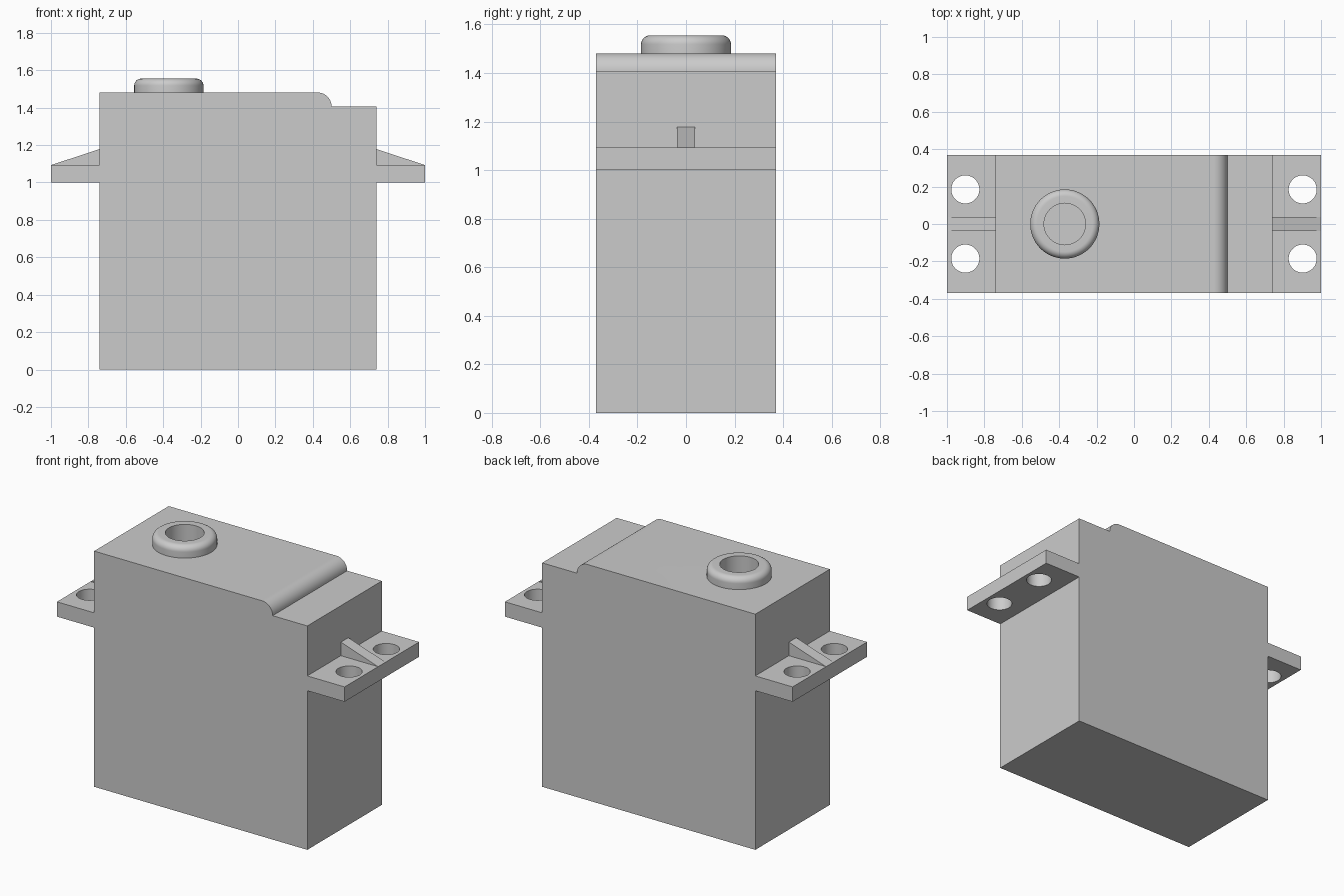
import bpy, bmesh, math
from mathutils import Vector

if "Cube" in bpy.data.objects:
    bpy.data.objects.remove(bpy.data.objects["Cube"])

grey = bpy.data.materials.new("light grey plastic")
grey.diffuse_color = (0.6, 0.6, 0.6, 1)
grey.use_nodes = True
grey.node_tree.nodes["Principled BSDF"].inputs["Base Color"].default_value = grey.diffuse_color

W, D = 0.741, 0.37            # half width and half depth of the case
TOP, STEP = 1.481, 1.407      # upper and lower lid heights
FL0, FL1 = 1.0, 1.093         # mounting flange bottom and top
SHAFT_X = -0.37


def finish(name, bm):
    bmesh.ops.recalc_face_normals(bm, faces=bm.faces)
    me = bpy.data.meshes.new(name)
    bm.to_mesh(me)
    bm.free()
    ob = bpy.data.objects.new(name, me)
    bpy.context.collection.objects.link(ob)
    me.materials.append(grey)
    return ob


def extrude_profile(name, pts, half):
    """Closed x-z profile extruded from -half to half along y."""
    bm = bmesh.new()
    face = bm.faces.new([bm.verts.new((x, -half, z)) for x, z in pts])
    new = bmesh.ops.extrude_face_region(bm, geom=[face])["geom"]
    bmesh.ops.translate(bm, vec=(0, 2 * half, 0),
                        verts=[v for v in new if isinstance(v, bmesh.types.BMVert)])
    return finish(name, bm)


def lathe(name, pts, x, y, steps=64):
    """Closed r-z profile spun around a vertical axis at (x, y)."""
    bm = bmesh.new()
    vs = [bm.verts.new((x + r, y, z)) for r, z in pts]
    es = [bm.edges.new((vs[i], vs[(i + 1) % len(vs)])) for i in range(len(vs))]
    bmesh.ops.spin(bm, geom=vs + es, cent=(x, y, 0), axis=(0, 0, 1),
                   angle=math.tau, steps=steps, use_merge=True)
    bmesh.ops.remove_doubles(bm, verts=bm.verts, dist=1e-5)
    return finish(name, bm)


def drill(ob, x, y, r, z0, z1):
    """Cut a vertical round hole and discard the cutter."""
    bm = bmesh.new()
    bmesh.ops.create_cone(bm, cap_ends=True, segments=64, radius1=r, radius2=r, depth=z1 - z0)
    bmesh.ops.translate(bm, vec=Vector((x, y, (z0 + z1) / 2)), verts=bm.verts)
    cutter = finish("hole_cutter", bm)
    cutter.hide_render = True
    mod = ob.modifiers.new("hole", "BOOLEAN")
    mod.operation, mod.solver, mod.object = "DIFFERENCE", "EXACT", cutter
    bpy.context.view_layer.objects.active = ob
    bpy.ops.object.modifier_apply(modifier=mod.name)
    bpy.data.objects.remove(cutter)


def smooth(ob):
    bpy.ops.object.select_all(action="DESELECT")
    ob.select_set(True)
    bpy.context.view_layer.objects.active = ob
    bpy.ops.object.shade_smooth_by_angle(angle=math.radians(30))


# Case with a rounded step in the lid
R = TOP - STEP
arc = [(0.5 - R + R * math.sin(a), STEP + R * math.cos(a))
       for a in (math.pi / 2 * i / 16 for i in range(17))]
case = extrude_profile("case", [(-W, 0), (-W, TOP)] + arc + [(W, STEP), (W, 0)], D)
drill(case, SHAFT_X, 0, 0.111, TOP - 0.12, TOP + 0.1)
smooth(case)

# Output shaft collar with a rounded rim and open bore
RO, RI, H, F = 0.185, 0.111, 1.555, 0.037
rim = [(RO - F + F * math.cos(a), H - F + F * math.sin(a))
       for a in (math.pi / 2 * i / 10 for i in range(11))]
smooth(lathe("shaft_collar", [(RI, TOP), (RO, TOP)] + rim + [(RI, H)], SHAFT_X, 0))

# Mounting flanges with two screw holes and a stiffening rib on each side
for side, s in (("left", -1), ("right", 1)):
    flange = extrude_profile(side + "_flange",
                             [(s * W, FL0), (s, FL0), (s, FL1), (s * W, FL1)], D)
    for y in (-0.185, 0.185):
        drill(flange, s * 0.902, y, 0.075, FL0 - 0.1, FL1 + 0.1)
    smooth(flange)
    extrude_profile(side + "_rib", [(s * W, FL1), (s, FL1), (s * W, 1.178)], 0.037)
